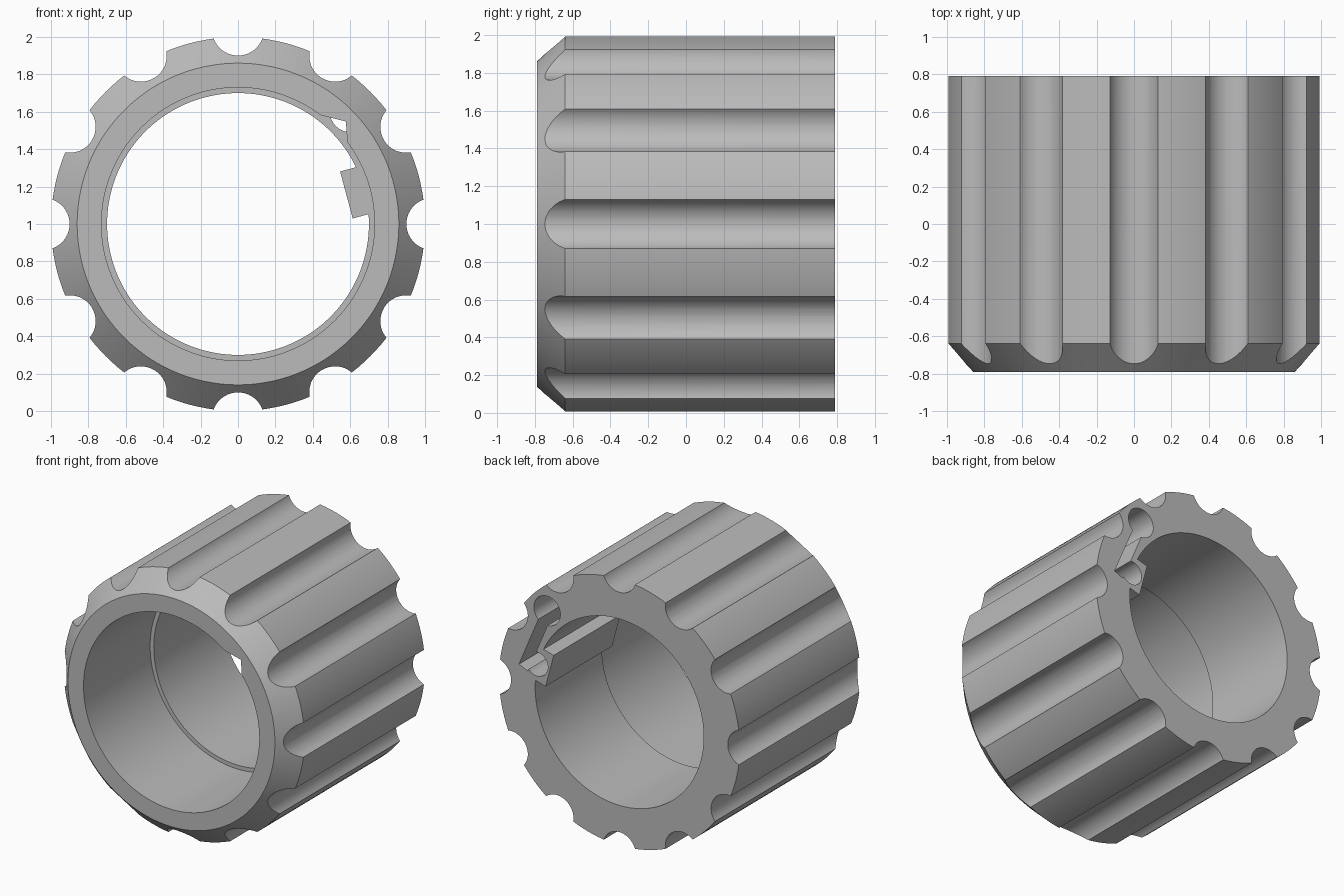
import bpy, bmesh, math
from mathutils import Matrix

if "Cube" in bpy.data.objects:
    bpy.data.objects.remove(bpy.data.objects["Cube"])

L = 0.79          # half length along y
CZ = 1.0          # height of the ring axis
SEG = 144

grey = bpy.data.materials.new("plain grey")
grey.diffuse_color = (0.5, 0.5, 0.5, 1)
grey.use_nodes = True
grey.node_tree.nodes["Principled BSDF"].inputs["Base Color"].default_value = grey.diffuse_color


def finish(bm, name):
    bmesh.ops.recalc_face_normals(bm, faces=bm.faces)
    me = bpy.data.meshes.new(name)
    bm.to_mesh(me)
    bm.free()
    me.materials.append(grey)
    ob = bpy.data.objects.new(name, me)
    bpy.context.collection.objects.link(ob)
    return ob


def prism(name, pts, y0, y1):
    """Extrude an outline of (x, z) points about the ring axis from y0 to y1."""
    bm = bmesh.new()
    a = [bm.verts.new((x, y0, z + CZ)) for x, z in pts]
    b = [bm.verts.new((x, y1, z + CZ)) for x, z in pts]
    bm.faces.new(a)
    bm.faces.new(b)
    for i in range(len(pts)):
        j = (i + 1) % len(pts)
        bm.faces.new((a[i], a[j], b[j], b[i]))
    return finish(bm, name)


def circle(deg, dist, r, n=40):
    t = math.radians(deg)
    cx, cz = dist * math.cos(t), dist * math.sin(t)
    return [(cx + r * math.cos(2 * math.pi * (i + .5) / n),
             cz + r * math.sin(2 * math.pi * (i + .5) / n)) for i in range(n)]


def box(deg, r0, r1, t0, t1):
    """Rectangle: r along the direction deg, t across it."""
    c, s = math.cos(math.radians(deg)), math.sin(math.radians(deg))
    return [(r * c - t * s, r * s + t * c)
            for r, t in ((r0, t0), (r1, t0), (r1, t1), (r0, t1))]


def boolean(ob, other, op):
    m = ob.modifiers.new(op, 'BOOLEAN')
    m.operation, m.solver, m.object = op, 'EXACT', other
    bpy.context.view_layer.objects.active = ob
    bpy.ops.object.modifier_apply(modifier=m.name)
    bpy.data.objects.remove(other, do_unlink=True)


# ring body: lathed section with a front chamfer and a stepped bore
section = [(0.73, -L), (0.86, -L), (1.0, -0.64), (1.0, L), (0.70, L), (0.70, 0), (0.73, 0)]
bm = bmesh.new()
rings = []
for i in range(SEG):
    a = 2 * math.pi * i / SEG
    rings.append([bm.verts.new((r * math.cos(a), y, CZ + r * math.sin(a))) for r, y in section])
for i in range(SEG):
    p, q = rings[i], rings[(i + 1) % SEG]
    for k in range(len(section)):
        m = (k + 1) % len(section)
        bm.faces.new((p[k], p[m], q[m], q[k]))
body = finish(bm, "grip_ring")

# inner block in the rear half of the bore
boolean(body, prism("inner_block", box(15, 0.60, 0.72, -0.13, 0.13), 0, L), 'UNION')

# twelve grip grooves
for i in range(12):
    boolean(body, prism("groove_cutter", circle(30 * i, 1.038, 0.138), -1, 1), 'DIFFERENCE')

# rear holes, the slot joining them, and the front notch
cuts = [
    prism("upper_hole", circle(45, 0.85, 0.11), -0.02, 1),
    prism("lower_hole", circle(14.6, 0.707, 0.09), 0.1, 1),
    prism("slot", box(23, 0.742, 0.822, -0.20, 0.28), 0.1, 1),
    prism("front_notch", [(0.40, 0.592), (0.577, 0.548), (0.587, 0.40), (0.45, 0.45)], -1, 0),
]
for c in cuts:
    boolean(body, c, 'DIFFERENCE')

# smooth curved walls, sharp edges
bpy.ops.object.select_all(action='DESELECT')
body.select_set(True)
bpy.context.view_layer.objects.active = body
bpy.ops.object.shade_smooth_by_angle(angle=math.radians(25))
